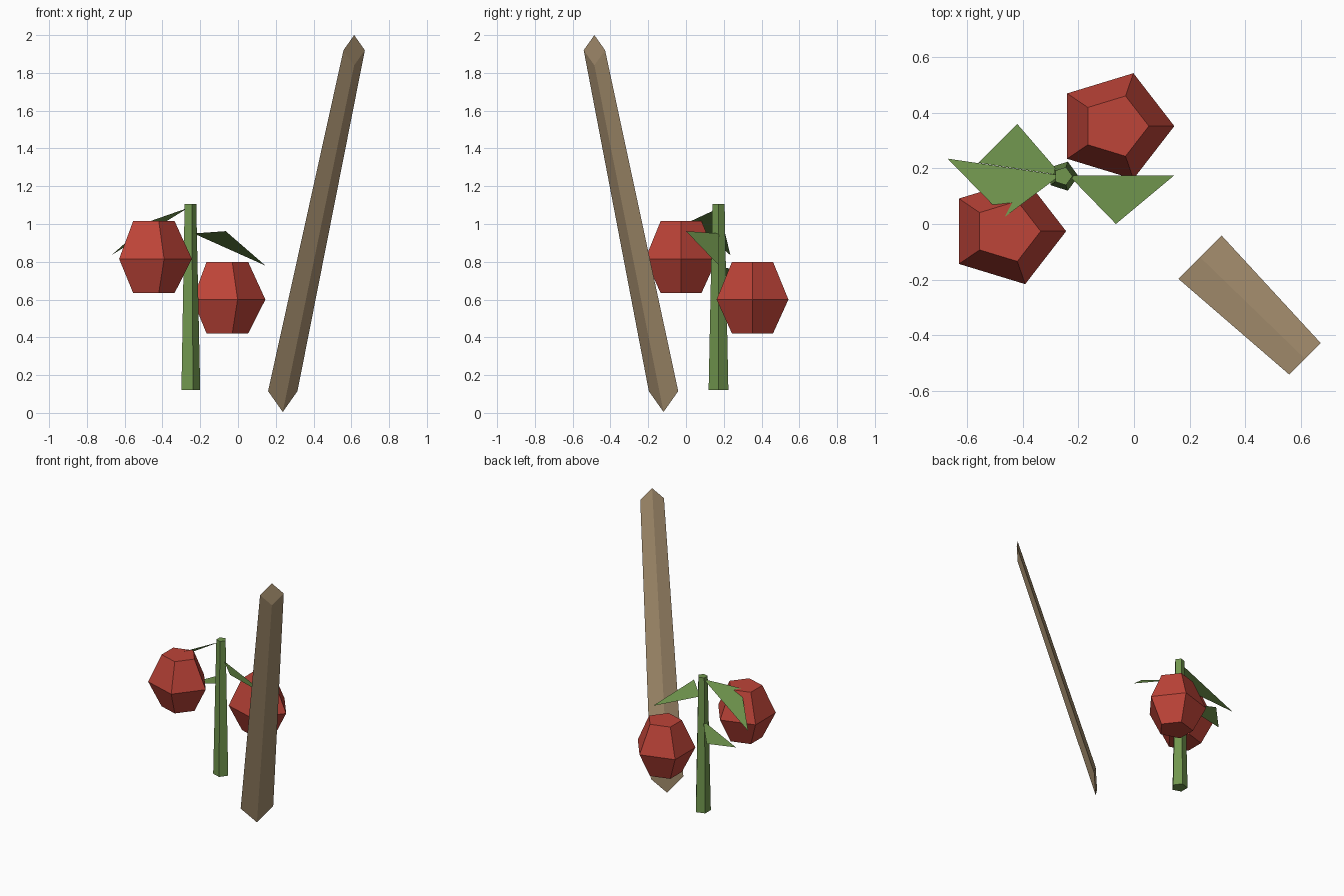
import bpy
import bmesh
from math import cos, sin, tau
from mathutils import Vector

cube = bpy.data.objects.get("Cube")
if cube:
    bpy.data.objects.remove(cube, do_unlink=True)


def material(name, color):
    mat = bpy.data.materials.new(name)
    mat.use_nodes = True
    mat.diffuse_color = (*color, 1)
    bsdf = next(n for n in mat.node_tree.nodes if n.type == "BSDF_PRINCIPLED")
    bsdf.inputs["Base Color"].default_value = (*color, 1)
    bsdf.inputs["Roughness"].default_value = 0.9
    return mat


RED = material("fruit red", (0.515, 0.058, 0.040))
GREEN = material("plant green", (0.165, 0.305, 0.076))
WOOD = material("wood tan", (0.41, 0.295, 0.17))


def finish(name, bm, mat):
    mesh = bpy.data.meshes.new(name)
    bm.to_mesh(mesh)
    bm.free()
    mesh.materials.append(mat)
    obj = bpy.data.objects.new(name, mesh)
    bpy.context.collection.objects.link(obj)
    return obj


def loft(name, rings, mat):
    """Skin a list of equal-sized vertex rings and cap both ends."""
    bm = bmesh.new()
    loops = [[bm.verts.new(p) for p in ring] for ring in rings]
    n = len(loops[0])
    for low, high in zip(loops, loops[1:]):
        for i in range(n):
            j = (i + 1) % n
            bm.faces.new((low[i], low[j], high[j], high[i]))
    bm.faces.new(loops[0][::-1])
    bm.faces.new(loops[-1])
    bmesh.ops.recalc_face_normals(bm, faces=bm.faces)
    return finish(name, bm, mat)


def polygon(center, u, v, sides):
    """Regular polygon spanned by the two radius vectors u and v."""
    c, u, v = Vector(center), Vector(u), Vector(v)
    return [c + u * cos(tau * i / sides) + v * sin(tau * i / sides)
            for i in range(sides)]


def flat_pentagon(x, y, z, rx, ry):
    return polygon((x, y, z), (rx, 0, 0), (0, ry, 0), 5)


# Stem: tapered five-sided post
loft("stem", [flat_pentagon(-0.255, 0.172, z, r, r)
              for z, r in ((0.12, 0.055), (1.105, 0.034))], GREEN)


# Fruits: faceted pentagonal barrels
def fruit(name, x, y, z):
    profile = ((0, 0.57), (0.18, 1), (0.38, 0.57))
    loft(name, [flat_pentagon(x, y, z + h, 0.213 * s, 0.2 * s)
                for h, s in profile], RED)


fruit("upper_fruit", -0.457, -0.026, 0.635)
fruit("lower_fruit", -0.068, 0.352, 0.42)


# Leaves: single triangles facing upward
def leaf(name, base, side, tip):
    bm = bmesh.new()
    face = bm.faces.new([bm.verts.new(p) for p in (base, side, tip)])
    face.normal_update()
    if face.normal.z < 0:
        face.normal_flip()
    finish(name, bm, GREEN)


leaf("right_side_leaf", (-0.235, 0.175, 0.95), (-0.065, 0, 0.962), (0.145, 0.175, 0.78))
leaf("upper_leaf", (-0.265, 0.175, 1.085), (-0.465, 0.025, 1.015), (-0.67, 0.235, 0.835))
leaf("lower_leaf", (-0.26, 0.175, 0.78), (-0.42, 0.36, 0.723), (-0.56, 0.22, 0.68))


# Stake: slanted diamond beam with upright end faces
def diamond(center, r):
    return polygon(center, (r * 0.707, r * 0.707, 0), (0, 0, r), 4)


loft("stake", [diamond((0.237, -0.119, 0.115), 0.11),
               diamond((0.615, -0.485, 1.92), 0.08)], WOOD)
bpy.data.objects["stake"].data.update()
